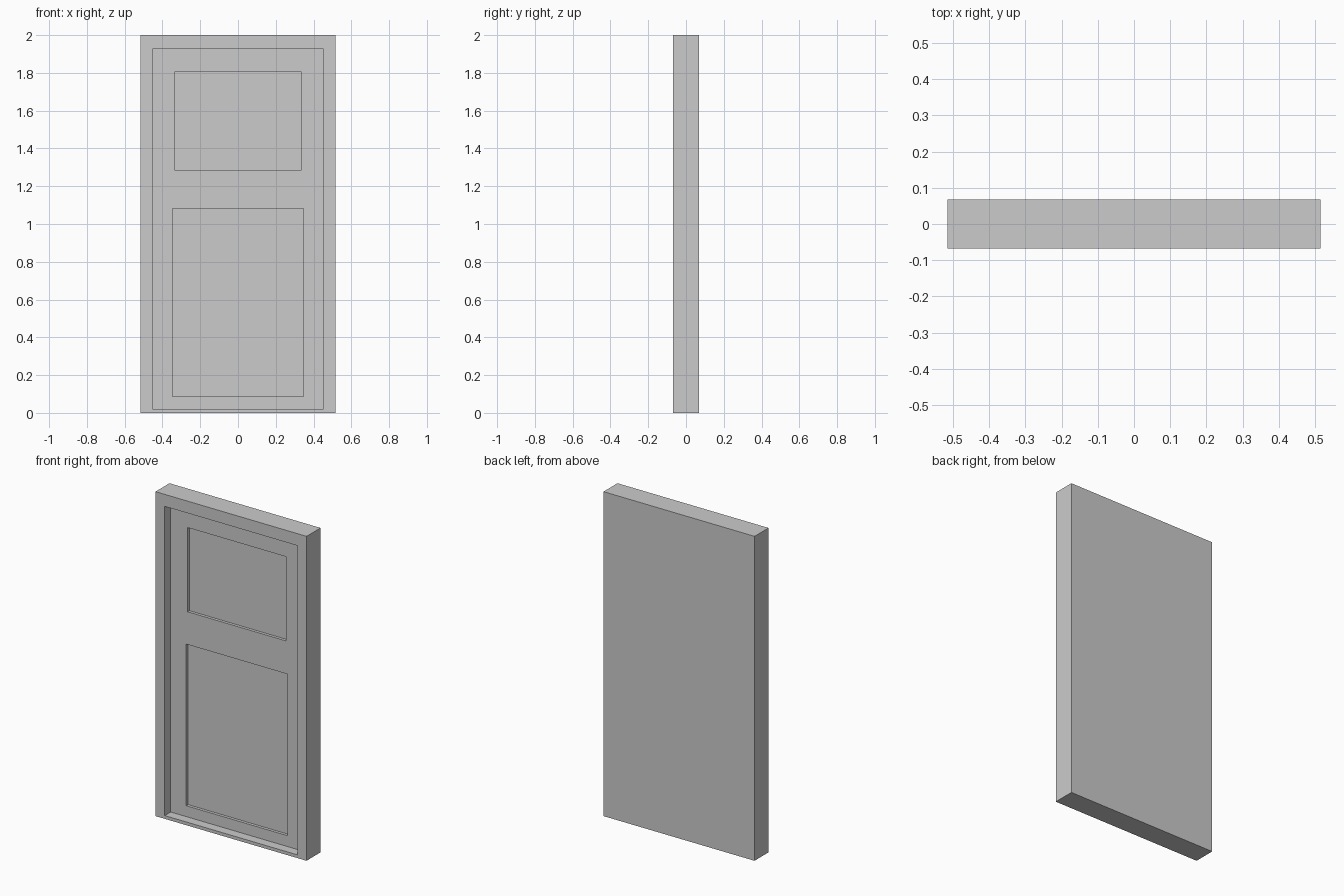
import bpy

if "Cube" in bpy.data.objects:
    bpy.data.objects.remove(bpy.data.objects["Cube"])

FRONT, BACK = -0.068, 0.068
RECESS_Y = FRONT + 0.058     # door face, set back inside the frame
PANEL_Y = RECESS_Y + 0.018   # sunk panel faces


def box(name, half_width, y0, y1, z0, z1):
    bpy.ops.mesh.primitive_cube_add(size=1, location=(0, (y0 + y1) / 2, (z0 + z1) / 2))
    obj = bpy.context.object
    obj.name = name
    obj.scale = (half_width * 2, y1 - y0, z1 - z0)
    bpy.ops.object.transform_apply(location=True, rotation=False, scale=True)
    return obj


def carve(target, half_width, depth_y, z0, z1):
    cutter = box("cutter", half_width, FRONT - 0.1, depth_y, z0, z1)
    cutter.hide_render = True
    bpy.context.view_layer.objects.active = target
    mod = target.modifiers.new("carve", 'BOOLEAN')
    mod.operation = 'DIFFERENCE'
    mod.solver = 'EXACT'
    mod.object = cutter
    bpy.ops.object.modifier_apply(modifier=mod.name)
    bpy.data.objects.remove(cutter, do_unlink=True)


# Frame and door in one solid slab
door = box("framed_door", 0.515, FRONT, BACK, 0, 2)

# Door opening inside the frame
carve(door, 0.452, RECESS_Y, 0.02, 1.926)

# Upper and lower sunk panels
carve(door, 0.336, PANEL_Y, 1.285, 1.804)
carve(door, 0.346, PANEL_Y, 0.087, 1.083)
